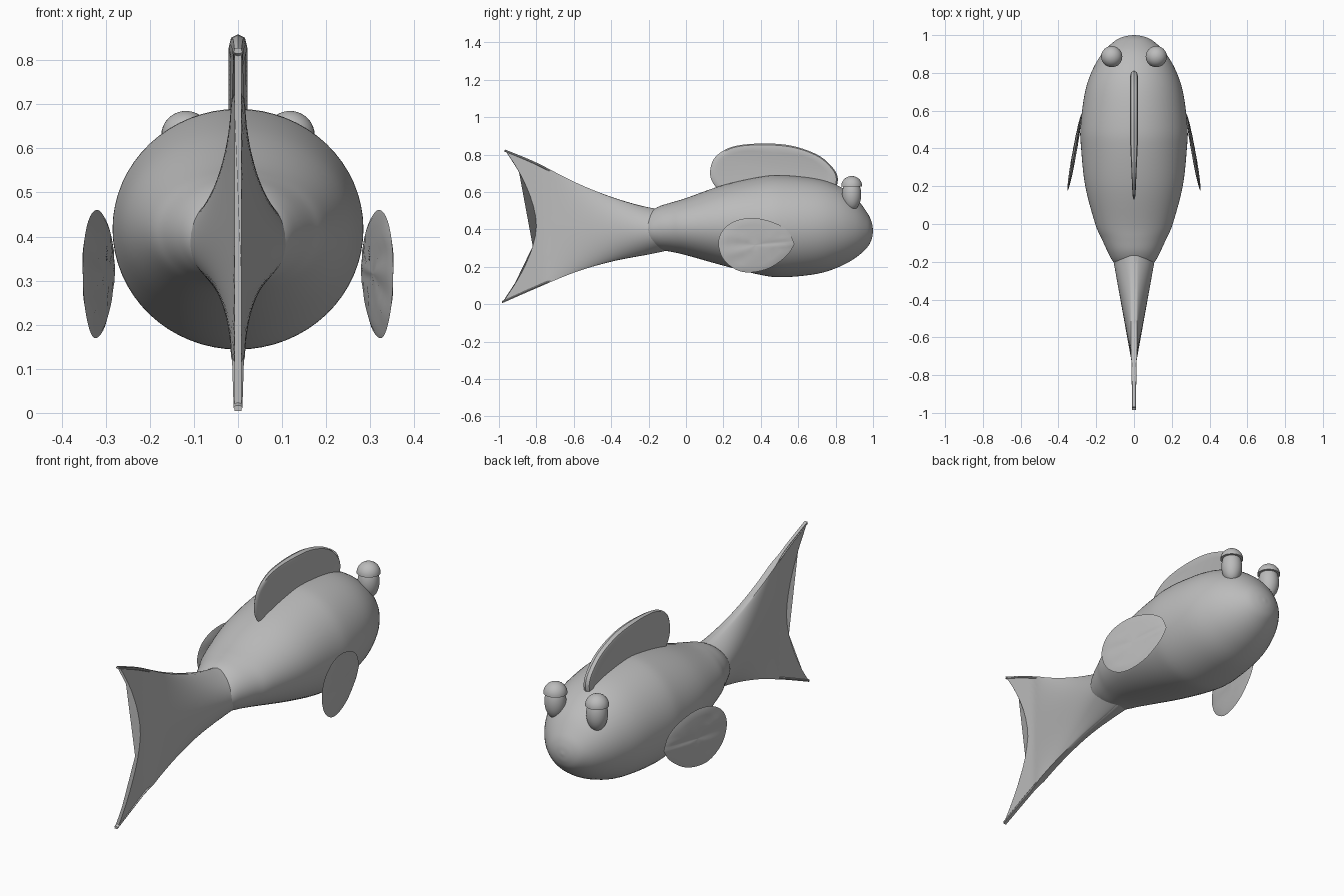
import bpy, bmesh, math
from mathutils import Vector

if "Cube" in bpy.data.objects:
    bpy.data.objects.remove(bpy.data.objects["Cube"])

grey = bpy.data.materials.new("plain_grey")
grey.diffuse_color = (0.5, 0.5, 0.5, 1)
grey.use_nodes = True
grey.node_tree.nodes["Principled BSDF"].inputs["Base Color"].default_value = grey.diffuse_color


def spline(pts, n):
    """Smooth curve through tuples of any length, n steps per span."""
    pts = [Vector(p) for p in pts]
    ext = [2 * pts[0] - pts[1]] + pts + [2 * pts[-1] - pts[-2]]
    out = []
    for i in range(1, len(ext) - 2):
        a, b, c, d = ext[i - 1:i + 3]
        for k in range(n):
            t = k / n
            out.append(0.5 * (2 * b + (c - a) * t + (2 * a - 5 * b + 4 * c - d) * t * t
                              + (3 * b - a - 3 * c + d) * t ** 3))
    return out + [pts[-1]]


def finish(name, bm, angle=40):
    bmesh.ops.remove_doubles(bm, verts=bm.verts, dist=1e-5)
    bmesh.ops.recalc_face_normals(bm, faces=bm.faces)
    me = bpy.data.meshes.new(name)
    bm.to_mesh(me)
    bm.free()
    me.materials.append(grey)
    ob = bpy.data.objects.new(name, me)
    bpy.context.collection.objects.link(ob)
    bpy.ops.object.select_all(action='DESELECT')
    ob.select_set(True)
    bpy.context.view_layer.objects.active = ob
    bpy.ops.object.shade_smooth_by_angle(angle=math.radians(angle))
    return ob


def loft(name, rings, angle=40):
    """Skin closed rings of points and cap both ends."""
    bm = bmesh.new()
    rows = [[bm.verts.new(p) for p in r] for r in rings]
    n = len(rows[0])
    for a, b in zip(rows, rows[1:]):
        for i in range(n):
            j = (i + 1) % n
            bm.faces.new((a[i], a[j], b[j], b[i]))
    bm.faces.new(rows[0])
    bm.faces.new(rows[-1])
    return finish(name, bm, angle)


# Body: elliptical sections given as (y, half width, bottom, top)
sections = [(-0.235, 0.07, 0.375, 0.43), (-0.2, 0.11, 0.315, 0.485), (-0.15, 0.138, 0.293, 0.52),
            (-0.08, 0.17, 0.28, 0.543), (0, 0.205, 0.262, 0.567), (0.2, 0.258, 0.206, 0.637),
            (0.4, 0.28, 0.156, 0.681), (0.52, 0.283, 0.144, 0.689), (0.7, 0.259, 0.162, 0.67),
            (0.82, 0.218, 0.2, 0.63), (0.91, 0.163, 0.25, 0.565), (0.97, 0.1, 0.305, 0.487),
            (0.993, 0.05, 0.348, 0.437), (1.0, 0.003, 0.388, 0.394)]
N = 64
loft("body", [[(s[1] * math.cos(a), s[0], (s[2] + s[3]) / 2 + (s[3] - s[2]) / 2 * math.sin(a))
               for a in (2 * math.pi * i / N for i in range(N))]
              for s in (Vector(v) for v in spline(sections, 5))])

# Tail: flared fin with thick middle, between an upper and a lower edge curve
upper = spline([(-0.05, 0.5), (-0.2, 0.515), (-0.4, 0.573), (-0.6, 0.655), (-0.8, 0.757), (-0.97, 0.828)], 6)
lower = spline([(-0.05, 0.3), (-0.2, 0.268), (-0.4, 0.228), (-0.6, 0.168), (-0.8, 0.085), (-0.985, 0.004)], 6)
M = 24


def half_width(y, t):
    mid = max(0.008, 0.135 + (y + 0.05) * 0.18)
    rim = min(mid, 0.016)
    return rim + (mid - rim) * max(0, 1 - t * t) ** 0.8


rings = []
for k, (u, l) in enumerate(zip(upper, lower)):
    s = k / (len(upper) - 1)
    side = []
    for i in range(M + 1):
        t = -math.cos(math.pi * i / M)
        p = l.lerp(u, (t + 1) / 2)
        y = p.x + 0.178 * s ** 1.5 * (1 - abs(t) ** 1.7)
        side.append((half_width(y, t), y, p.y))
    rings.append(side + [(-x, y, z) for x, y, z in reversed(side)])
loft("tail", rings)

# Raised rims along the two tail edges
for name, edge, shift in (("upper_tail_rim", upper, -0.008), ("lower_tail_rim", lower, 0.008)):
    rings = []
    for k, p in enumerate(edge):
        r = 0.023 - 0.013 * k / (len(edge) - 1)
        rings.append([(r * math.cos(a), p.x, p.y + shift + 0.5 * r * math.sin(a))
                      for a in (2 * math.pi * i / 12 for i in range(12))])
    loft(name, rings)

# Dorsal fin: rounded plate that thins toward the rear
outline = spline([(0.2, 0.58), (0.14, 0.655), (0.13, 0.72), (0.16, 0.79), (0.25, 0.842), (0.4, 0.859),
                  (0.56, 0.848), (0.7, 0.8), (0.78, 0.735), (0.812, 0.67), (0.79, 0.58)], 5)
centre = Vector((0.47, 0.7))
rings = []
for side, inset in ((-0.8, 0.05), (-1, 0.03), (-0.75, 0.008), (0, 0), (0.75, 0.008), (1, 0.03), (0.8, 0.05)):
    ring = []
    for p in outline:
        q = p + (centre - p).normalized() * inset
        ring.append((side * min(0.021, 0.007 + 0.045 * max(0, q.x - 0.13)), q.x, q.y))
    rings.append(ring)
loft("dorsal_fin", rings)

# Pectoral fins: rippled lens-shaped paddles angled away from the body
paddle = spline([(0.58, 0.32), (0.55, 0.385), (0.48, 0.432), (0.37, 0.46), (0.27, 0.447), (0.2, 0.4),
                 (0.173, 0.325), (0.2, 0.24), (0.27, 0.183), (0.35, 0.17), (0.45, 0.195), (0.54, 0.26),
                 (0.58, 0.32)], 6)[:-1]
hub = Vector((0.37, 0.315))
for name, sx in (("right_pectoral_fin", 1), ("left_pectoral_fin", -1)):
    rings = []
    for face, scales in ((-1, (0.02, 0.25, 0.5, 0.75, 0.92)), (1, (1, 0.92, 0.75, 0.5, 0.25, 0.02))):
        for f in scales:
            ring = []
            for p in paddle:
                q = hub.lerp(p, f)
                ray = math.atan2(q.y - 0.34, 0.72 - q.x)
                x = 0.279 + (0.58 - q.x) * 0.18 + 0.0025 * math.sin(34 * ray) * (1 - f ** 4)
                ring.append((sx * (x + face * 0.009 * math.sqrt(1 - f * f)), q.x, q.y))
            rings.append(ring)
    loft(name, rings, 50)

# Eyes: upright ovals, each with a domed lid on top
for name, sx in (("right", 1), ("left", -1)):
    bm = bmesh.new()
    bmesh.ops.create_uvsphere(bm, u_segments=32, v_segments=20, radius=1)
    bmesh.ops.scale(bm, vec=(0.051, 0.051, 0.085), verts=bm.verts)
    bmesh.ops.translate(bm, vec=(sx * 0.118, 0.886, 0.587), verts=bm.verts)
    finish(name + "_eye", bm)
    rings = []
    for k in range(10):
        a = math.pi / 2 * min(k / 9, 0.99)
        rings.append([(sx * 0.118 + 0.056 * math.cos(a) * math.cos(b),
                       0.886 + 0.056 * math.cos(a) * math.sin(b), 0.63 + 0.055 * math.sin(a))
                      for b in (2 * math.pi * i / 32 for i in range(32))])
    loft(name + "_eyelid", rings)
